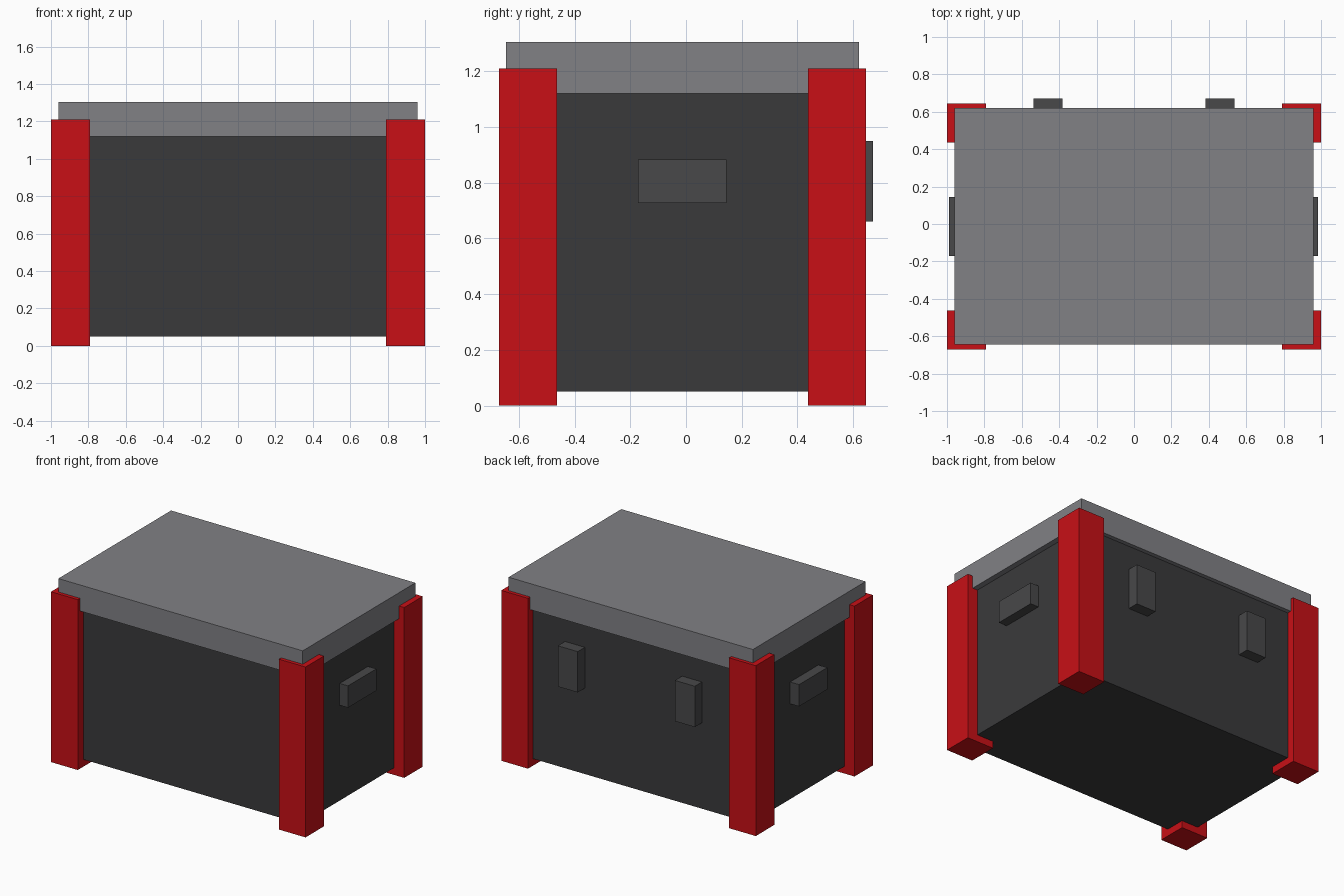
import bpy

if "Cube" in bpy.data.objects:
    bpy.data.objects.remove(bpy.data.objects["Cube"])


def material(name, rgb):
    m = bpy.data.materials.new(name)
    m.diffuse_color = (*rgb, 1)
    m.use_nodes = True
    m.node_tree.nodes["Principled BSDF"].inputs["Base Color"].default_value = m.diffuse_color
    return m


def box(name, lo, hi, mat):
    """Axis-aligned box between two opposite corners."""
    bpy.ops.mesh.primitive_cube_add(
        size=1, location=[(a + b) / 2 for a, b in zip(lo, hi)])
    ob = bpy.context.object
    ob.name = ob.data.name = name
    ob.scale = [b - a for a, b in zip(lo, hi)]
    bpy.ops.object.transform_apply(location=False, rotation=False, scale=True)
    ob.data.materials.append(mat)
    return ob


red = material("red", (0.58, 0.005, 0.008))
dark = material("dark_grey", (0.042, 0.042, 0.044))
mid = material("handle_grey", (0.065, 0.065, 0.067))
light = material("lid_grey", (0.22, 0.22, 0.235))

# Main container and overhanging lid
box("chest_body", (-0.92, -0.605, 0.05), (0.92, 0.59, 1.12), dark)
box("lid", (-0.96, -0.645, 1.12), (0.96, 0.62, 1.305), light)

for side, s in (("left", -1), ("right", 1)):
    # Square corner posts
    x0, x1 = sorted((s * 0.79, s * 1.0))
    box(f"{side}_front_post", (x0, -0.67, 0), (x1, -0.463, 1.21), red)
    box(f"{side}_back_post", (x0, 0.437, 0), (x1, 0.645, 1.21), red)

    # Carrying handle on each end
    x0, x1 = sorted((s * 0.90, 0.985 if s > 0 else -0.99))
    box(f"{side}_handle", (x0, -0.172, 0.727), (x1, 0.145, 0.882), mid)

    # Hinge block on the back
    x0, x1 = sorted((s * 0.382, s * 0.538))
    box(f"{side}_hinge", (x0, 0.57, 0.66), (x1, 0.67, 0.95), mid)
